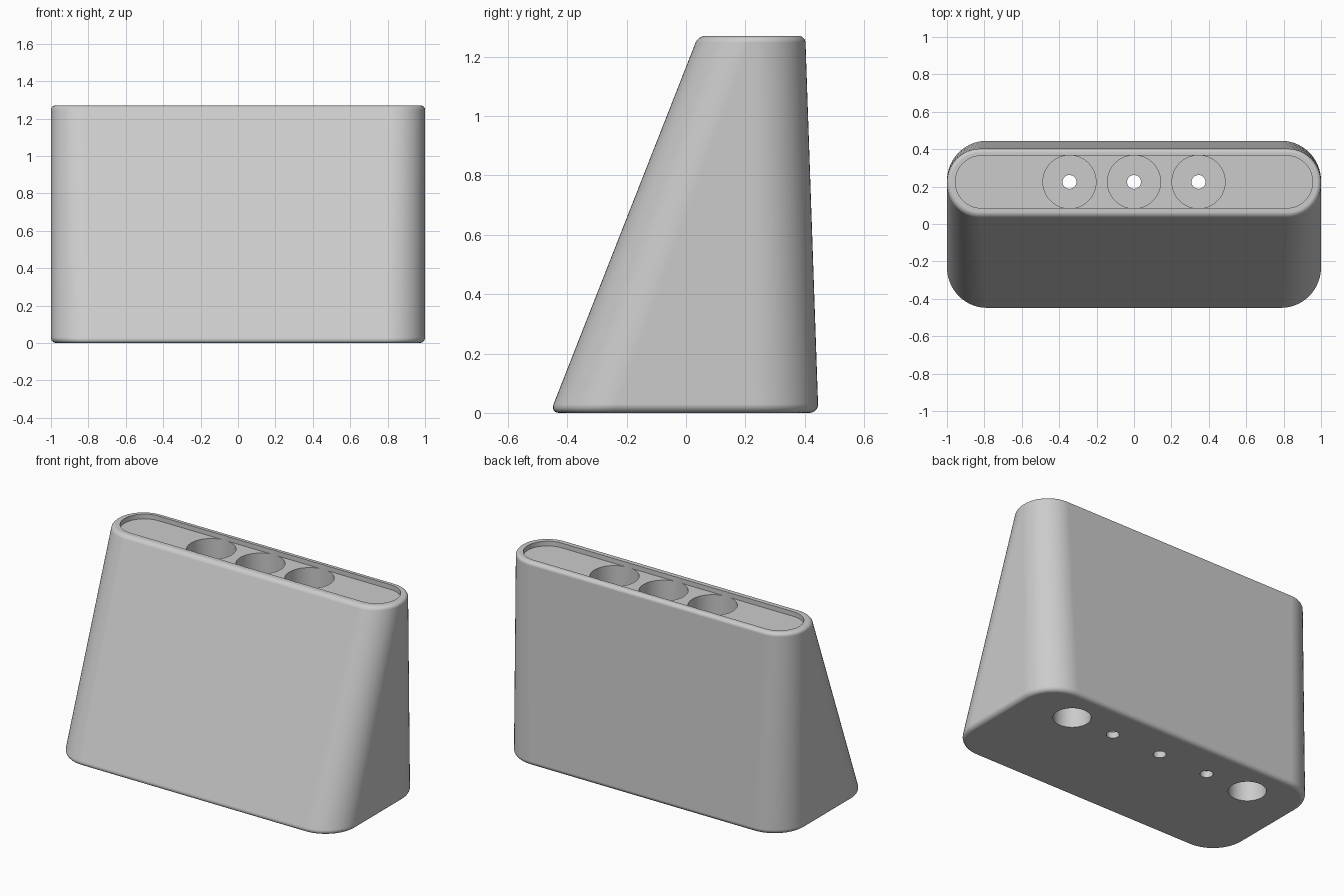
import bpy, bmesh, math

if "Cube" in bpy.data.objects:
    bpy.data.objects.remove(bpy.data.objects["Cube"])

HEIGHT = 1.27
HOLE_Y = 0.225
WELL_X = (-0.345, 0.0, 0.345)

grey = bpy.data.materials.new("light grey")
grey.diffuse_color = (0.6, 0.6, 0.6, 1)
grey.use_nodes = True
grey.node_tree.nodes["Principled BSDF"].inputs["Base Color"].default_value = grey.diffuse_color


def rounded_ring(half_x, y0, y1, r, z, seg=14):
    """Points of a rounded rectangle, counter-clockwise from above."""
    corners = [(half_x - r, y1 - r, 0), (-half_x + r, y1 - r, 90),
               (-half_x + r, y0 + r, 180), (half_x - r, y0 + r, 270)]
    pts = []
    for cx, cy, start in corners:
        for i in range(seg + 1):
            a = math.radians(start + 90 * i / seg)
            pts.append((cx + r * math.cos(a), cy + r * math.sin(a), z))
    return pts


def loft(name, rings):
    """Closed solid through a stack of rings."""
    bm = bmesh.new()
    loops = [[bm.verts.new(p) for p in ring] for ring in rings]
    n = len(loops[0])
    for a, b in zip(loops, loops[1:]):
        for i in range(n):
            j = (i + 1) % n
            bm.faces.new((a[i], a[j], b[j], b[i]))
    bm.faces.new(loops[0][::-1])
    bm.faces.new(loops[-1])
    bmesh.ops.recalc_face_normals(bm, faces=bm.faces[:])
    mesh = bpy.data.meshes.new(name)
    bm.to_mesh(mesh)
    bm.free()
    mesh.materials.append(grey)
    obj = bpy.data.objects.new(name, mesh)
    bpy.context.collection.objects.link(obj)
    return obj


def cylinder(name, x, r, z0, z1, n=64):
    rings = [[(x + r * math.cos(2 * math.pi * i / n),
               HOLE_Y + r * math.sin(2 * math.pi * i / n), z)
              for i in range(n)] for z in (z0, z1)]
    return loft(name, rings)


def body_ring(z, inset):
    """Body section: the front slopes back, the back leans in slightly."""
    t = z / HEIGHT
    y0 = -0.458 + 0.499 * t + inset
    y1 = 0.446 - 0.044 * t - inset
    r = 0.215 + (0.179 - 0.215) * t - inset
    return rounded_ring(1.0 - inset, y0, y1, r, z)


# Tapered body with rounded bottom and top edges
STEPS = 6
rings = []
for i in range(STEPS + 1):
    a = math.pi / 2 * i / STEPS
    rings.append(body_ring(0.03 * (1 - math.cos(a)), 0.03 * (1 - math.sin(a))))
for i in range(STEPS + 1):
    a = math.pi / 2 * i / STEPS
    rings.append(body_ring(HEIGHT - 0.022 * (1 - math.sin(a)),
                           0.022 * (1 - math.cos(a))))
body = loft("holder_body", rings)

# Shallow tray in the top, deep wells, drain holes and underside sockets
cutters = [loft("tray_cutter",
                [rounded_ring(0.955, HOLE_Y - 0.14, HOLE_Y + 0.14, 0.1395, z)
                 for z in (HEIGHT - 0.03, HEIGHT + 0.1)])]
for x in WELL_X:
    cutters.append(cylinder("well_cutter", x, 0.142, 0.04, HEIGHT + 0.2))
    cutters.append(cylinder("drain_cutter", x, 0.037, -0.1, 0.2, 32))
for x in (-0.645, 0.645):
    cutters.append(cylinder("socket_cutter", x, 0.108, -0.1, 0.4))

bpy.context.view_layer.objects.active = body
for cutter in cutters:
    mod = body.modifiers.new("cut", 'BOOLEAN')
    mod.operation = 'DIFFERENCE'
    mod.solver = 'EXACT'
    mod.object = cutter
    bpy.ops.object.modifier_apply(modifier=mod.name)
    bpy.data.objects.remove(cutter)

# Smooth rounded sides, crisp rims
for o in bpy.context.selected_objects:
    o.select_set(False)
body.select_set(True)
bpy.ops.object.shade_smooth_by_angle(angle=math.radians(35))
weighted = body.modifiers.new("even shading", 'WEIGHTED_NORMAL')
weighted.keep_sharp = True
